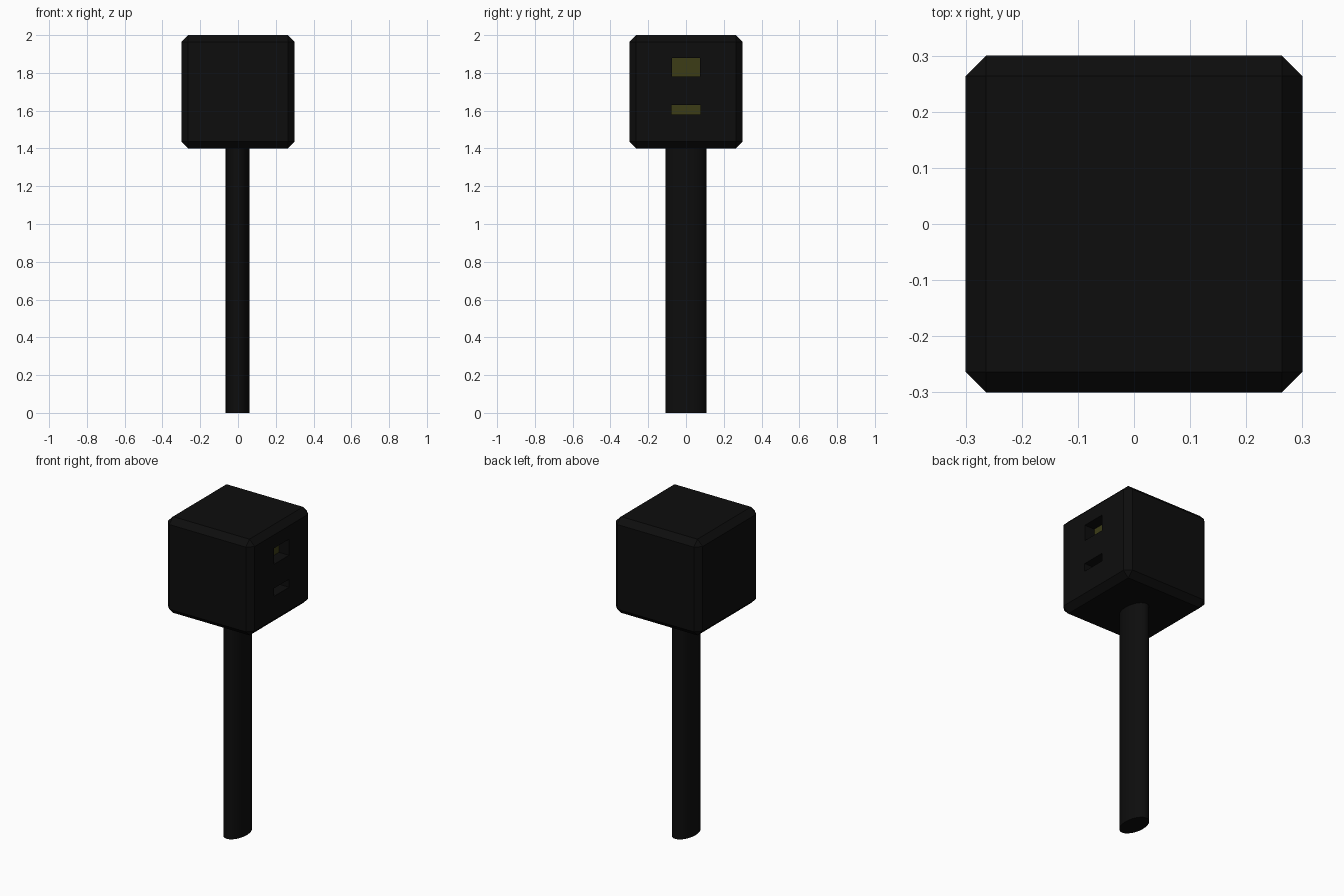
import bpy

if "Cube" in bpy.data.objects:
    bpy.data.objects.remove(bpy.data.objects["Cube"])


def material(name, color):
    m = bpy.data.materials.new(name)
    m.diffuse_color = color
    m.use_nodes = True
    m.node_tree.nodes["Principled BSDF"].inputs["Base Color"].default_value = m.diffuse_color
    return m


black = material("black_paint", (0.004, 0.004, 0.004, 1))
olive = material("olive_lens", (0.046, 0.046, 0.008, 1))


def box(name, center, size, mat=None):
    bpy.ops.mesh.primitive_cube_add(size=1, location=center)
    ob = bpy.context.object
    ob.name = name
    ob.scale = size
    bpy.ops.object.transform_apply(location=False, rotation=False, scale=True)
    if mat:
        ob.data.materials.append(mat)
    return ob


# Chamfered head
head = box("head", (0, 0, 1.7), (0.6, 0.6, 0.6), black)
bevel = head.modifiers.new("chamfer", "BEVEL")
bevel.width = 0.036
bevel.segments = 1

# Recessed windows on the right face: name, bottom, top, half width, depth
for name, z0, z1, half, depth in (("upper", 1.78, 1.88, 0.075, 0.075),
                                  ("lower", 1.58, 1.63, 0.076, 0.09)):
    zc, h = (z0 + z1) / 2, z1 - z0
    cutter = box(name + "_cutter", (0.35 - depth / 2, 0, zc),
                 (depth + 0.1, 2 * half, h), black)
    cutter.hide_render = True
    cutter.display_type = "WIRE"
    cut = head.modifiers.new(name + "_window", "BOOLEAN")
    cut.operation = "DIFFERENCE"
    cut.solver = "EXACT"
    cut.object = cutter
    # Lens at the back of the recess
    box(name + "_lens", (0.3 - depth, 0, zc), (0.01, 2 * half, h), olive)

# Oval post
bpy.ops.mesh.primitive_cylinder_add(vertices=24, radius=1, depth=1.4,
                                    location=(-0.002, 0, 0.7))
post = bpy.context.object
post.name = "post"
post.scale = (0.064, 0.108, 1)
bpy.ops.object.transform_apply(location=False, rotation=False, scale=True)
post.data.materials.append(black)
bpy.ops.object.shade_smooth_by_angle()
